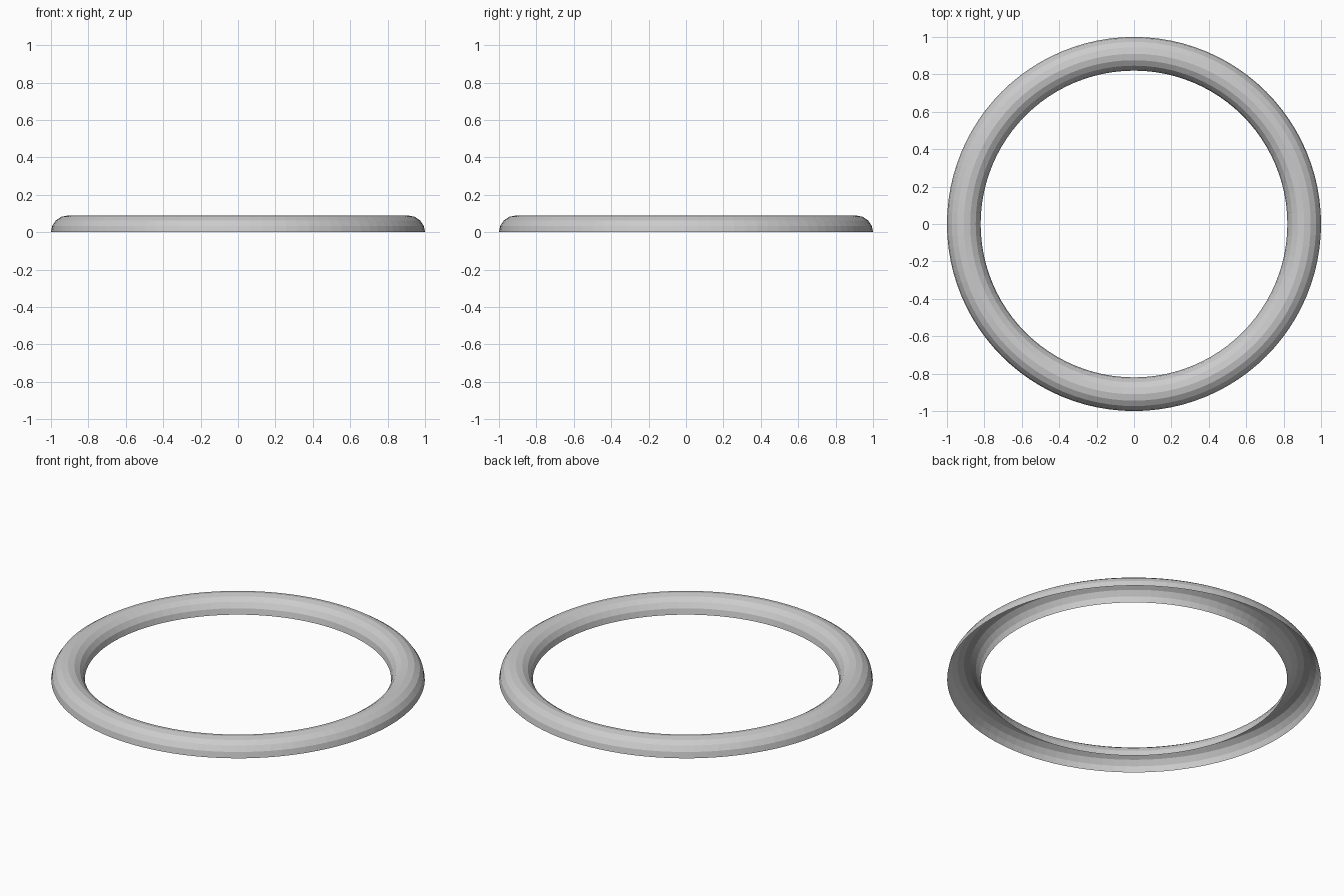
import bpy, bmesh, math

if "Cube" in bpy.data.objects:
    bpy.data.objects.remove(bpy.data.objects["Cube"])

MID_RADIUS, TUBE, HEIGHT = 0.91, 0.09, 0.089
ARC_SIDES, RING_SIDES = 8, 96

# half-round hollow ring: an open arch profile spun around z
bm = bmesh.new()
points = []
for i in range(ARC_SIDES + 1):
    a = math.pi * i / ARC_SIDES
    points.append(bm.verts.new((MID_RADIUS + TUBE * math.cos(a), 0, HEIGHT * math.sin(a))))
edges = [bm.edges.new(pair) for pair in zip(points, points[1:])]
bmesh.ops.spin(bm, geom=points + edges, cent=(0, 0, 0), axis=(0, 0, 1),
               angle=math.tau, steps=RING_SIDES, use_merge=False)
bmesh.ops.remove_doubles(bm, verts=bm.verts[:], dist=1e-4)
bmesh.ops.recalc_face_normals(bm, faces=bm.faces[:])

# make sure the arch faces outwards and upwards
if sum(f.normal.z for f in bm.faces) < 0:
    bmesh.ops.reverse_faces(bm, faces=bm.faces[:])

mesh = bpy.data.meshes.new("half_round_ring")
bm.to_mesh(mesh)
bm.free()
ring = bpy.data.objects.new("half_round_ring", mesh)
bpy.context.collection.objects.link(ring)
